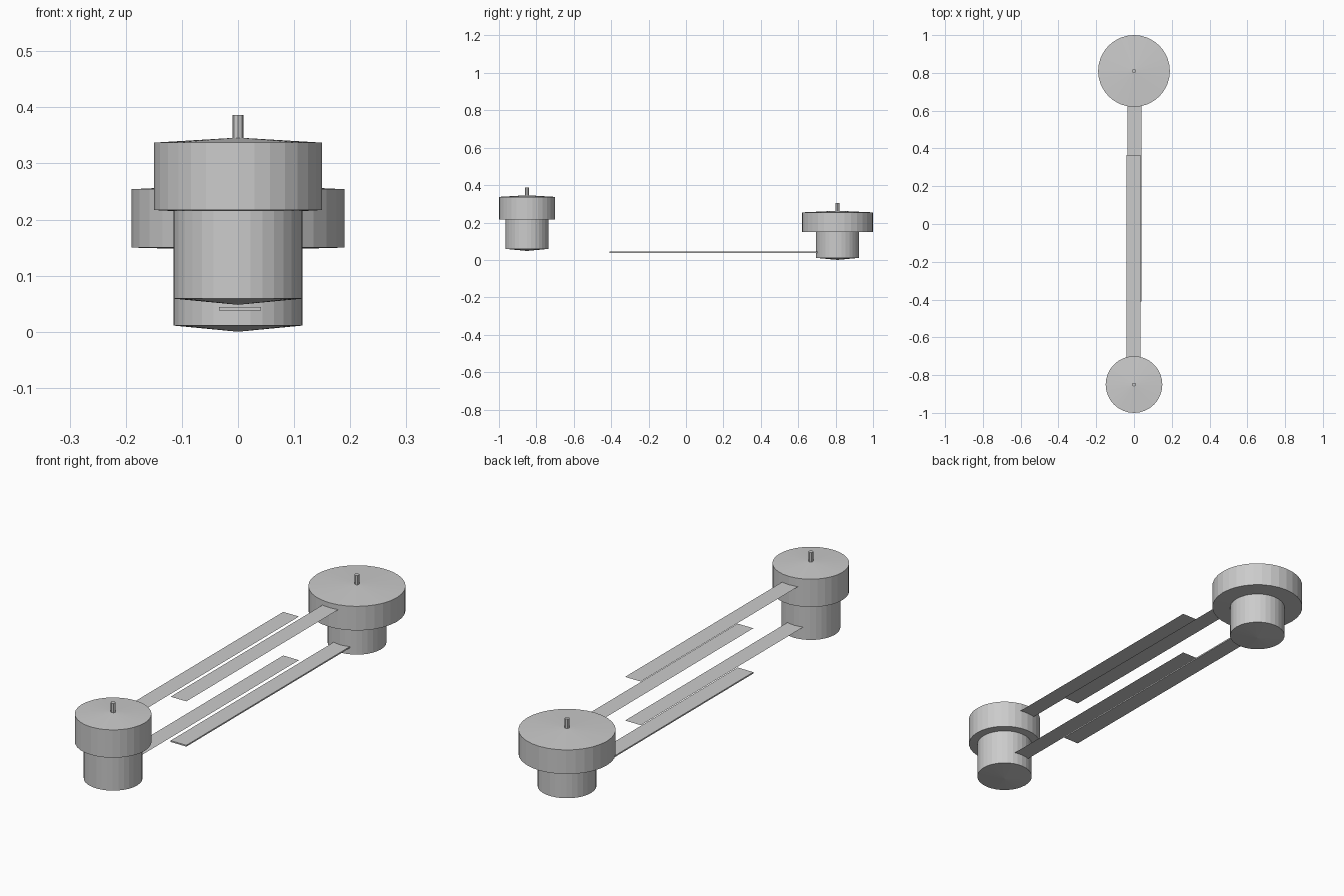
import bpy, bmesh, math

if "Cube" in bpy.data.objects:
    bpy.data.objects.remove(bpy.data.objects["Cube"])

grey = bpy.data.materials.new("plain_grey")
grey.diffuse_color = (0.6, 0.6, 0.6, 1)
grey.use_nodes = True
grey.node_tree.nodes["Principled BSDF"].inputs["Base Color"].default_value = grey.diffuse_color


def finish(name, bm):
    bmesh.ops.recalc_face_normals(bm, faces=bm.faces)
    me = bpy.data.meshes.new(name)
    bm.to_mesh(me)
    bm.free()
    me.materials.append(grey)
    ob = bpy.data.objects.new(name, me)
    bpy.context.collection.objects.link(ob)
    return ob


def lathe(name, y, profile, sides):
    """Revolve (radius, z) points around a vertical axis at (0, y)."""
    bm = bmesh.new()
    rings = []
    for r, z in profile:
        if r == 0:
            rings.append([bm.verts.new((0, y, z))] * sides)
        else:
            rings.append([bm.verts.new((r * math.cos(math.tau * i / sides),
                                        y + r * math.sin(math.tau * i / sides), z))
                          for i in range(sides)])
    for a, b in zip(rings, rings[1:]):
        for i in range(sides):
            j = (i + 1) % sides
            quad = [a[i], a[j], b[j], b[i]]
            bm.faces.new(list(dict.fromkeys(quad)))
    return finish(name, bm)


def strap(name, x0, x1, y0, y1, z, thick=0):
    """Flat strap: a single sheet, or a thin slab hanging below z."""
    bm = bmesh.new()
    face = bm.faces.new([bm.verts.new(p) for p in
                         ((x0, y0, z), (x1, y0, z), (x1, y1, z), (x0, y1, z))])
    if thick:
        out = bmesh.ops.extrude_face_region(bm, geom=[face], use_keep_orig=True)
        new = [v for v in out["geom"] if isinstance(v, bmesh.types.BMVert)]
        bmesh.ops.translate(bm, verts=new, vec=(0, 0, -thick))
    return finish(name, bm)


def stepped_wheel(name, y, r_hub, r_rim, bottom, step, top):
    # narrow hub below a wide rim, both with shallow conical ends
    lathe(name, y, [(0, bottom), (r_hub, bottom + 0.011), (r_hub, step - 0.002),
                    (r_rim, step), (r_rim, top - 0.009), (0, top)], 32)
    # axle pin on top
    lathe(name + "_pin", y, [(0, top - 0.008), (0.01, top - 0.008),
                             (0.01, top + 0.04), (0, top + 0.04)], 8)


# Two stepped wheels
stepped_wheel("front_wheel", -0.85, 0.115, 0.15, 0.048, 0.217, 0.346)
stepped_wheel("rear_wheel", 0.81, 0.115, 0.19, 0.0, 0.15, 0.263)

# Straps reaching back from the front wheel
strap("front_upper_strap", -0.04, 0.035, -0.71, 0.365, 0.301)
strap("front_lower_strap", -0.04, 0.035, -0.744, 0.365, 0.113)

# Straps reaching forward from the rear wheel
strap("rear_upper_strap", -0.034, 0.041, -0.41, 0.627, 0.233)
strap("rear_lower_strap", -0.034, 0.041, -0.41, 0.708, 0.044, 0.006)
